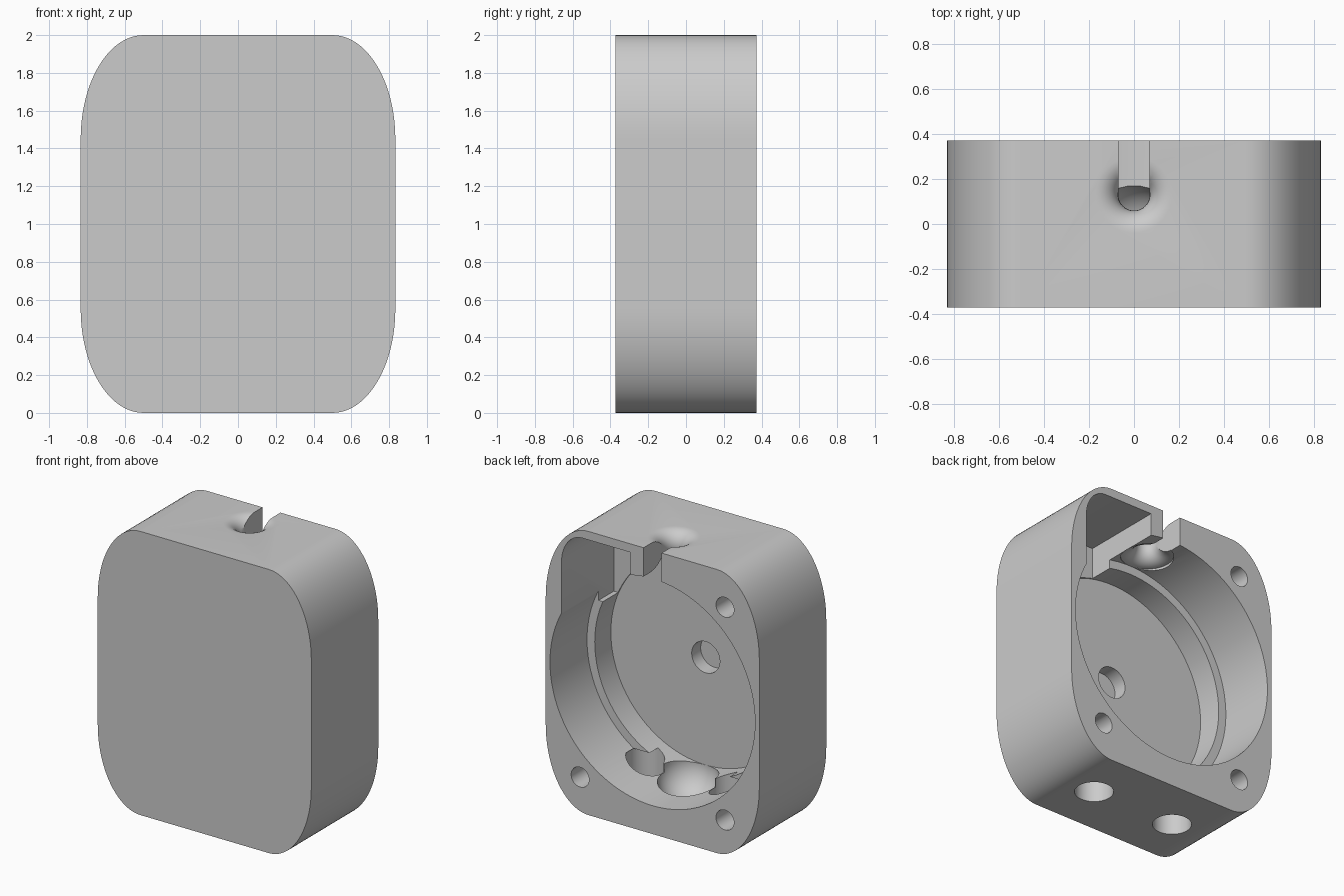
import bpy, bmesh, math
from mathutils import Matrix, Vector

cube = bpy.data.objects.get("Cube")
if cube:
    bpy.data.objects.remove(cube, do_unlink=True)

grey = bpy.data.materials.new("plain_grey")
grey.use_nodes = True
grey.diffuse_color = (0.6, 0.6, 0.6, 1)
grey.node_tree.nodes["Principled BSDF"].inputs["Base Color"].default_value = (0.6, 0.6, 0.6, 1)


def finish(name, bm):
    bmesh.ops.recalc_face_normals(bm, faces=bm.faces)
    mesh = bpy.data.meshes.new(name)
    bm.to_mesh(mesh)
    bm.free()
    mesh.materials.append(grey)
    obj = bpy.data.objects.new(name, mesh)
    bpy.context.collection.objects.link(obj)
    return obj


def prism(name, outline, y0, y1):
    """Extrude an (x, z) outline along y."""
    bm = bmesh.new()
    face = bm.faces.new([bm.verts.new((x, y0, z)) for x, z in outline])
    new = bmesh.ops.extrude_face_region(bm, geom=[face])["geom"]
    bmesh.ops.translate(bm, vec=(0, y1 - y0, 0),
                        verts=[v for v in new if isinstance(v, bmesh.types.BMVert)])
    return finish(name, bm)


def arc(cx, cz, rx, rz, start, end, n):
    return [(cx + rx * math.cos(math.radians(start + (end - start) * i / n)),
             cz + rz * math.sin(math.radians(start + (end - start) * i / n)))
            for i in range(n + 1)]


def disc(cx, cz, r, n=64):
    return arc(cx, cz, r, r, 0, 360, n)[:-1]


def rect(x0, x1, z0, z1):
    return [(x0, z0), (x1, z0), (x1, z1), (x0, z1)]


def lathe(name, profile, cx, cy, n=48):
    """Solid of revolution about a vertical axis from (radius, z) points."""
    bm = bmesh.new()
    rings = [[bm.verts.new((cx + r * math.cos(math.tau * i / n),
                            cy + r * math.sin(math.tau * i / n), z))
              for i in range(n)] for r, z in profile]
    for a, b in zip(rings, rings[1:]):
        for i in range(n):
            j = (i + 1) % n
            bm.faces.new((a[i], a[j], b[j], b[i]))
    bm.faces.new(rings[0])
    bm.faces.new(rings[-1])
    return finish(name, bm)


# Rounded housing block with elliptical corners
BACK, FRONT = 0.373, -0.373
outline = []
for cx, cz, start in ((0.5, 1.45, 0), (-0.5, 1.45, 90), (-0.5, 0.55, 180), (0.5, 0.55, 270)):
    outline += arc(cx, cz, 0.333, 0.55, start, start + 90, 20)
housing = prism("housing", outline, FRONT, BACK)

OUT = BACK + 0.1
FLOOR = -0.22
cutters = []

# Round cavity with a narrower step below the ledge
cutters.append(prism("cavity_cutter", disc(0, 1, 0.8, 96), -0.04, OUT))
cutters.append(prism("step_cutter", disc(0, 1, 0.74, 96), FLOOR, 0.02))

# Corner pocket beside the cable slot
pocket = [(0.17, 1.3), (0.71, 1.3)] + arc(0.55, 1.73, 0.16, 0.21, 0, 90, 12) + [(0.17, 1.94)]
cutters.append(prism("pocket_cutter", pocket, FLOOR + 0.01, OUT))

# Centre hole in the floor
cutters.append(prism("centre_hole_cutter", disc(0, 1.02, 0.11, 40), FLOOR - 0.1, FLOOR + 0.1))

# Screw holes in the three solid corners
for x, z in ((-0.565, 1.75), (-0.565, 0.25), (0.565, 0.25)):
    cutters.append(prism("screw_hole_cutter", disc(x, z, 0.07, 32), -0.1, OUT))

# Cable slot and its flared mouth
cutters.append(prism("slot_cutter", rect(-0.07, 0.07, 1.6, 2.1), 0.13, OUT))
mouth = [(0.17, 1.7)]
for i in range(17):
    t = math.pi * i / 16
    mouth.append((0.17 - 0.1 * math.sin(t), 1.9 - 0.1 * math.cos(t)))
mouth.append((0.17, 2.1))
cutters.append(lathe("mouth_cutter", mouth, 0, 0.13))

# Two blind holes in the underside
for x in (-0.325, 0.325):
    cutters.append(lathe("base_hole_cutter", [(0.125, -0.1), (0.125, 0.33)], x, -0.01, 40))

# Round hollow in the cavity's lower wall
bm = bmesh.new()
bmesh.ops.create_uvsphere(bm, u_segments=40, v_segments=24, radius=0.2,
                          matrix=Matrix.Translation(Vector((0, -0.02, 0.26))))
cutters.append(finish("hollow_cutter", bm))

# Cut everything out of the housing
bpy.ops.object.select_all(action='DESELECT')
bpy.context.view_layer.objects.active = housing
housing.select_set(True)
for cutter in cutters:
    cutter.hide_render = True
    mod = housing.modifiers.new("cut", 'BOOLEAN')
    mod.operation = 'DIFFERENCE'
    mod.solver = 'EXACT'
    mod.object = cutter
    bpy.ops.object.modifier_apply(modifier=mod.name)
    bpy.data.objects.remove(cutter, do_unlink=True)

bpy.ops.object.shade_smooth_by_angle(angle=math.radians(30))
